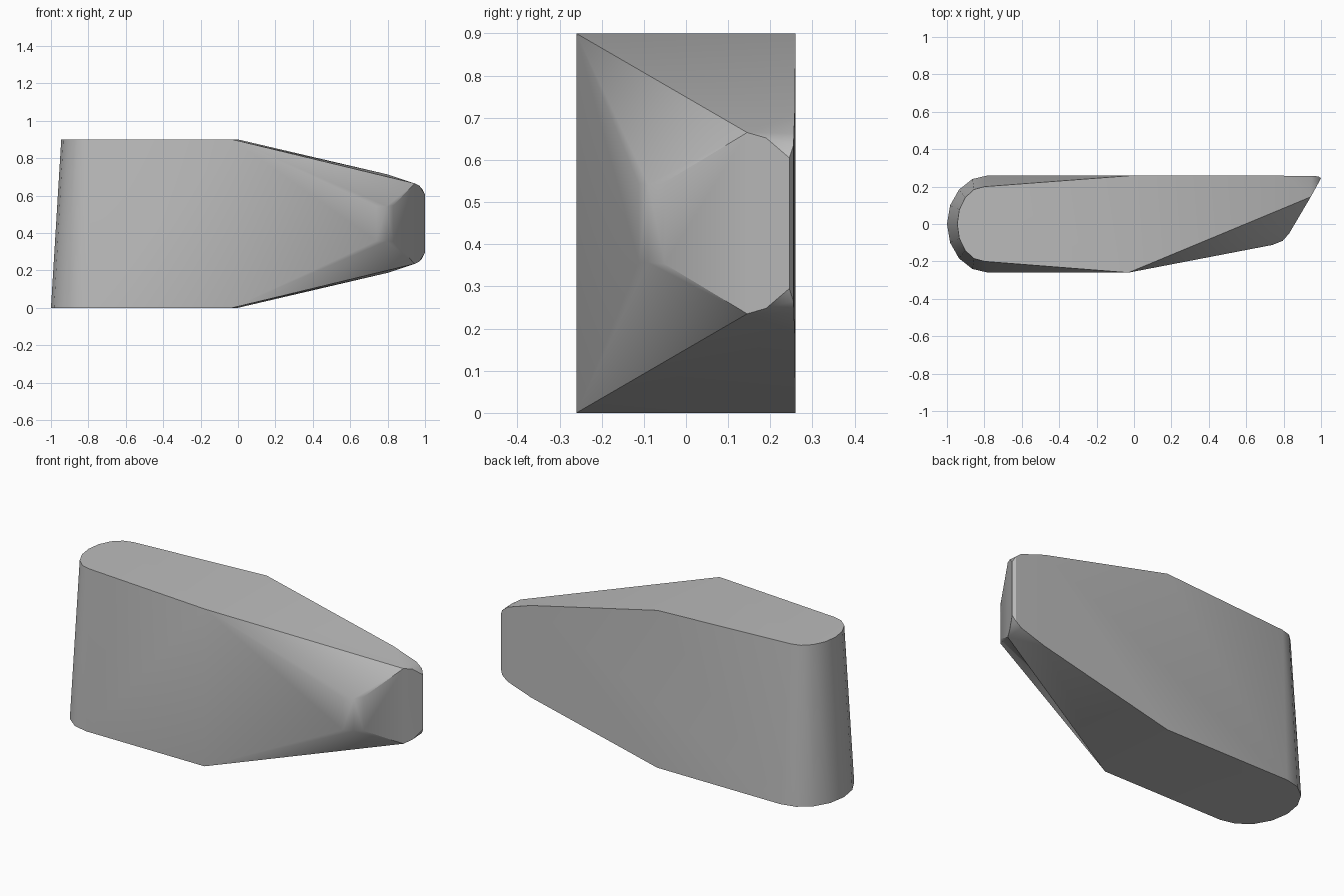
import bpy, bmesh, math

if "Cube" in bpy.data.objects:
    bpy.data.objects.remove(bpy.data.objects["Cube"], do_unlink=True)

HEIGHT = 0.9

# Plain grey material
grey = bpy.data.materials.new("plain grey")
grey.use_nodes = True
colour = (0.5, 0.5, 0.5, 1)
grey.diffuse_color = colour
grey.node_tree.nodes["Principled BSDF"].inputs["Base Color"].default_value = colour


def rounded_end(cx, rx, ry, z, steps=8):
    """Half ellipse facing -x."""
    angles = [math.pi / 2 + math.pi * i / steps for i in range(steps + 1)]
    return [(cx + rx * math.cos(a), ry * math.sin(a), z) for a in angles]


# Rounded heel, narrower at the top
points = rounded_end(-0.78, 0.22, 0.26, 0) + rounded_end(-0.80, 0.145, 0.2, HEIGHT)

# Wide middle and tapered nose: x, y, distance in from the top and bottom
outline = [
    (-0.03, -0.26, 0), (0.0, 0.26, 0),
    (0.74, -0.112, 0.357), (0.795, -0.09, 0.357), (0.83, -0.05, 0.353),
    (0.945, 0.145, 0.235), (0.97, 0.19, 0.248), (0.992, 0.232, 0.285),
    (1.0, 0.245, 0.295), (0.985, 0.255, 0.265), (0.95, 0.256, 0.237),
    (0.8, 0.258, 0.187),
]
for x, y, inset in outline:
    points += [(x, y, inset), (x, y, HEIGHT - inset)]

# Skin the outline with one convex shell
bm = bmesh.new()
for p in points:
    bm.verts.new(p)
hull = bmesh.ops.convex_hull(bm, input=bm.verts)
bmesh.ops.delete(bm, geom=[v for v in bm.verts if not v.link_faces], context='VERTS')
bmesh.ops.dissolve_limit(bm, angle_limit=math.radians(0.5), verts=bm.verts, edges=bm.edges)
bmesh.ops.recalc_face_normals(bm, faces=bm.faces)
mesh = bpy.data.meshes.new("wedge_body")
bm.to_mesh(mesh)
bm.free()
mesh.materials.append(grey)

body = bpy.data.objects.new("wedge_body", mesh)
bpy.context.collection.objects.link(body)
bpy.ops.object.select_all(action='DESELECT')
body.select_set(True)
bpy.context.view_layer.objects.active = body
bpy.ops.object.shade_smooth_by_angle(angle=math.radians(25))
